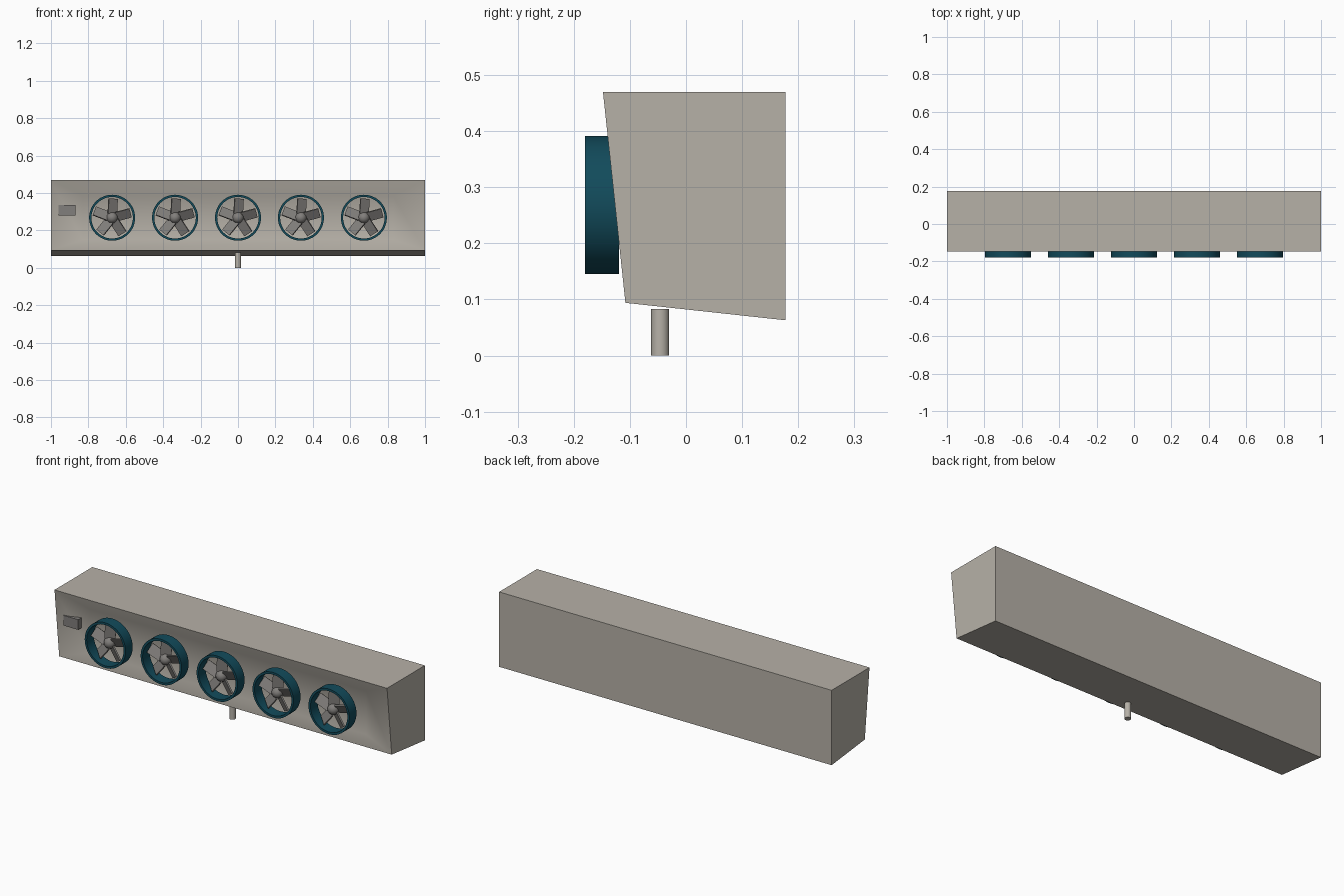
import bpy, bmesh, math
from mathutils import Matrix, Vector

if "Cube" in bpy.data.objects:
    bpy.data.objects.remove(bpy.data.objects["Cube"])


def material(name, rgb):
    m = bpy.data.materials.new(name)
    m.use_nodes = True
    m.diffuse_color = (*rgb, 1)
    m.node_tree.nodes["Principled BSDF"].inputs["Base Color"].default_value = (*rgb, 1)
    return m


CASE = material("warm light grey", (0.47, 0.44, 0.39))
TEAL = material("deep teal", (0.006, 0.07, 0.105))
GREY = material("mid grey", (0.22, 0.21, 0.20))


def finish(name, bm, mat, smooth=True):
    bmesh.ops.recalc_face_normals(bm, faces=bm.faces)
    mesh = bpy.data.meshes.new(name)
    bm.to_mesh(mesh)
    bm.free()
    mesh.materials.append(mat)
    ob = bpy.data.objects.new(name, mesh)
    bpy.context.collection.objects.link(ob)
    if smooth:
        bpy.ops.object.select_all(action="DESELECT")
        ob.select_set(True)
        bpy.context.view_layer.objects.active = ob
        bpy.ops.object.shade_smooth_by_angle(angle=math.radians(40))
    return ob


def box(bm, size, matrix):
    bmesh.ops.create_cube(bm, size=1, matrix=matrix @ Matrix.Diagonal((*size, 1)))


# Housing: tapered profile swept along x, with a dished front
profile = [(-0.148, 0.47), (0.177, 0.47), (0.177, 0.063), (-0.108, 0.094)]
bm = bmesh.new()
ends = [[bm.verts.new((x, y, z)) for y, z in profile] for x in (-1, 1)]
for end in ends:
    bm.faces.new(end)
for i in range(4):
    j = (i + 1) % 4
    face = bm.faces.new((ends[0][i], ends[0][j], ends[1][j], ends[1][i]))
front = face
dish = [(0.83, 0.385, -0.085), (0.83, 0.15, -0.085)]
inner = [bm.verts.new((s * x, y, z)) for s, pts in ((-1, dish), (1, dish[::-1])) for x, z, y in pts]
outer = [ends[0][0], ends[0][3], ends[1][3], ends[1][0]]
bm.faces.remove(front)
bm.faces.new(inner)
for i in range(4):
    j = (i + 1) % 4
    bm.faces.new((outer[i], outer[j], inner[j], inner[i]))
finish("housing", bm, CASE)

# Fans: shroud ring, hub and five pitched blades
FACE_FRONT = Matrix.Rotation(math.radians(90), 4, "X")
for n in range(5):
    centre = Matrix.Translation(((n - 2) * 0.3365, 0, 0.268))

    bm = bmesh.new()
    section = [(0.123, -0.18), (0.123, -0.119), (0.111, -0.119), (0.111, -0.18)]
    vs = [bm.verts.new((r, y, 0)) for r, y in section]
    edges = [bm.edges.new((vs[i], vs[(i + 1) % 4])) for i in range(4)]
    bmesh.ops.spin(bm, geom=vs + edges, cent=(0, 0, 0), axis=(0, 1, 0),
                   angle=math.tau, steps=48, use_merge=True)
    bmesh.ops.remove_doubles(bm, verts=bm.verts, dist=0.0001)
    bm.transform(centre)
    finish(f"fan_ring_{n + 1}", bm, TEAL)

    bm = bmesh.new()
    bmesh.ops.create_uvsphere(bm, u_segments=24, v_segments=12, radius=0.03,
                              matrix=centre @ Matrix.Translation((0, -0.14, 0)) @ FACE_FRONT)
    finish(f"fan_hub_{n + 1}", bm, GREY)

    bm = bmesh.new()
    for k in range(5):
        spin = Matrix.Rotation(-math.radians(15 + 72 * k), 4, "Y")
        pitch = Matrix.Rotation(math.radians(30), 4, "X")
        box(bm, (0.08, 0.008, 0.055),
            centre @ Matrix.Translation((0, -0.14, 0)) @ spin @ Matrix.Translation((0.062, 0, 0)) @ pitch)
    finish(f"fan_blades_{n + 1}", bm, GREY, smooth=False)

# Small control box on the right end of the front
bm = bmesh.new()
box(bm, (0.09, 0.03, 0.055), Matrix.Translation((-0.915, -0.115, 0.308)))
finish("control_box", bm, GREY, smooth=False)

# Drain pipe under the housing
bm = bmesh.new()
bmesh.ops.create_cone(bm, cap_ends=True, segments=32, radius1=0.016, radius2=0.016, depth=0.083,
                      matrix=Matrix.Translation((0, -0.046, 0.0415)))
finish("drain_pipe", bm, CASE)
